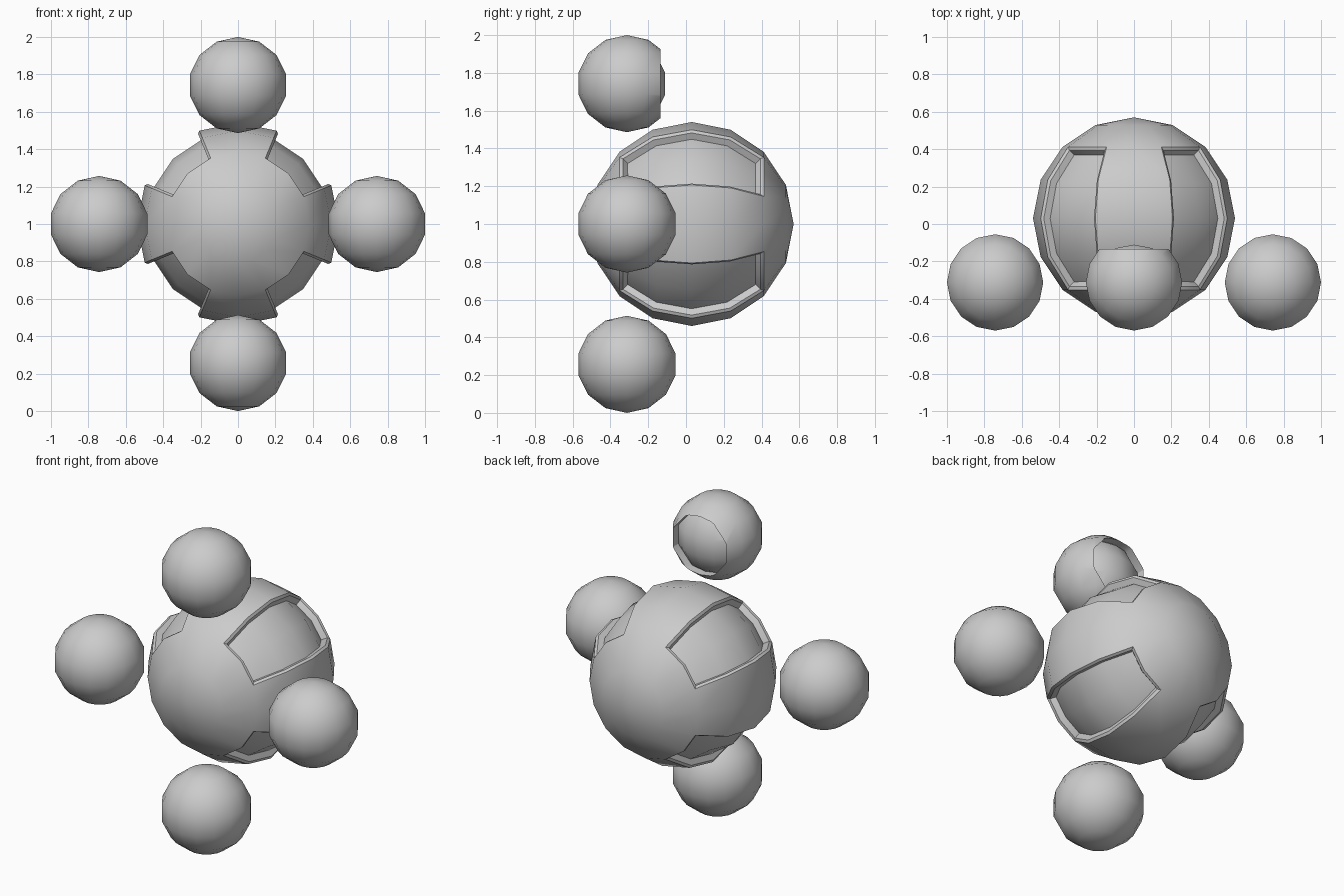
import bpy, bmesh, math
from mathutils import Matrix, Vector

if "Cube" in bpy.data.objects:
    bpy.data.objects.remove(bpy.data.objects["Cube"])


def finish(bm, name, loc):
    bmesh.ops.recalc_face_normals(bm, faces=bm.faces)
    me = bpy.data.meshes.new(name)
    bm.to_mesh(me)
    bm.free()
    ob = bpy.data.objects.new(name, me)
    bpy.context.collection.objects.link(ob)
    ob.location = loc
    bpy.ops.object.select_all(action='DESELECT')
    ob.select_set(True)
    bpy.context.view_layer.objects.active = ob
    bpy.ops.object.shade_smooth_by_angle(angle=math.radians(29))
    return ob


# Body: ball with its poles front and back, and four recessed diagonal panels
bm = bmesh.new()
bmesh.ops.create_uvsphere(bm, u_segments=16, v_segments=8, radius=0.54,
                          matrix=Matrix.Rotation(math.pi / 2, 4, 'X'))
panels = []
for f in bm.faces:
    c = f.calc_center_median()
    lon = math.degrees(math.atan2(c.z, c.x)) % 90
    if abs(c.y) < 0.37 and 22.5 < lon < 67.5:
        panels.append(f)
bm.normal_update()
for thickness, depth in ((0.015, -0.01), (0.006, -0.036)):  # chamfer, then wall
    bmesh.ops.inset_region(bm, faces=panels, thickness=thickness, depth=depth,
                           use_even_offset=True, use_boundary=True)
    bm.normal_update()
finish(bm, "body", (0, 0.03, 1.0))


# Satellite balls: low-poly spheres with upright poles
def small_ball(name, loc, socket=False):
    bm = bmesh.new()
    bmesh.ops.create_uvsphere(bm, u_segments=16, v_segments=7, radius=0.257,
                              matrix=Matrix.Diagonal((1.027, 1.027, 1, 1)))
    if socket:
        # slice off the back cap and push it in to leave a rim around a dome
        cut = 0.1775
        bmesh.ops.bisect_plane(bm, geom=bm.verts[:] + bm.edges[:] + bm.faces[:],
                               plane_co=(0, cut, 0), plane_no=(0, 1, 0), dist=1e-5)
        cap = [f for f in bm.faces if f.calc_center_median().y > cut]
        res = bmesh.ops.extrude_face_region(bm, geom=cap)
        moved = [v for v in res["geom"] if isinstance(v, bmesh.types.BMVert)]
        bmesh.ops.delete(bm, geom=[f for f in cap if f.is_valid], context='FACES')
        bmesh.ops.translate(bm, verts=moved, vec=Vector((0, -0.055, 0)))
    return finish(bm, name, loc)


Y, D = -0.3125, 0.7425
small_ball("left_ball", (-D, Y, 1.0))
small_ball("right_ball", (D, Y, 1.0))
small_ball("lower_ball", (0, Y, 0.257))
small_ball("upper_ball", (0, Y, 1.743), socket=True)
